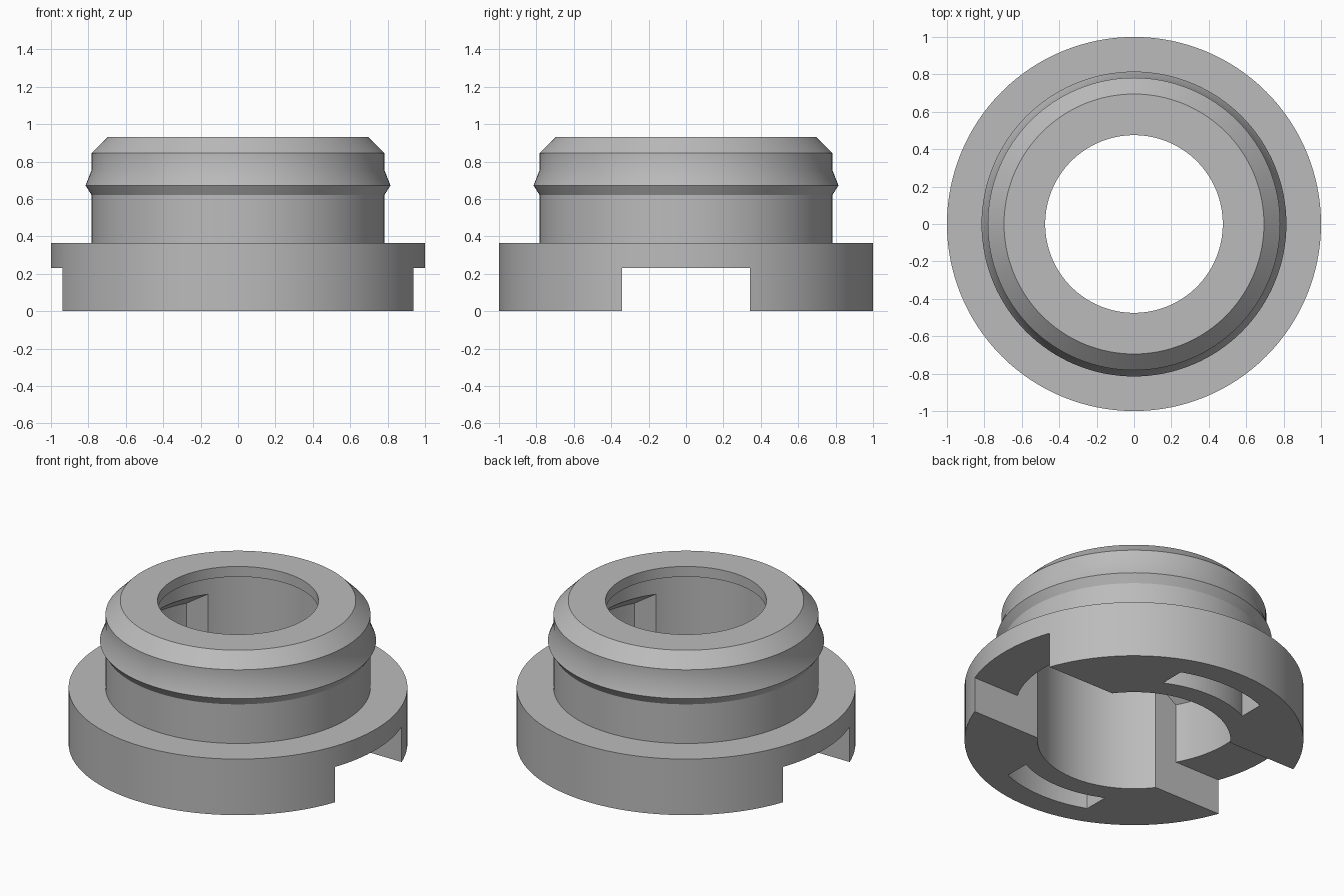
import bpy, bmesh, math
from mathutils import Vector

cube = bpy.data.objects.get("Cube")
if cube:
    bpy.data.objects.remove(cube, do_unlink=True)

SEGMENTS = 128

grey = bpy.data.materials.new("plain grey")
grey.use_nodes = True
colour = (0.5, 0.5, 0.5, 1)
grey.diffuse_color = colour
grey.node_tree.nodes["Principled BSDF"].inputs["Base Color"].default_value = colour


def make_object(name, bm):
    bmesh.ops.recalc_face_normals(bm, faces=bm.faces)
    mesh = bpy.data.meshes.new(name)
    bm.to_mesh(mesh)
    bm.free()
    mesh.materials.append(grey)
    obj = bpy.data.objects.new(name, mesh)
    bpy.context.collection.objects.link(obj)
    return obj


def lathe(profile):
    """Revolve a closed (radius, height) outline about z."""
    bm = bmesh.new()
    verts = [bm.verts.new((r, 0, z)) for r, z in profile]
    edges = [bm.edges.new((v, verts[i - 1])) for i, v in enumerate(verts)]
    bmesh.ops.spin(bm, geom=verts + edges, cent=(0, 0, 0), axis=(0, 0, 1),
                   angle=math.tau, steps=SEGMENTS, use_duplicate=False)
    bmesh.ops.remove_doubles(bm, verts=bm.verts, dist=1e-5)
    return bm


def trim(bm, axis, half):
    """Keep only the part within +-half along the axis, closing the cuts."""
    for side in (1, -1):
        normal = Vector(axis) * side
        cut = bmesh.ops.bisect_plane(
            bm, geom=bm.verts[:] + bm.edges[:] + bm.faces[:],
            plane_co=normal * half, plane_no=normal, clear_outer=True)
        edges = [e for e in cut["geom_cut"] if isinstance(e, bmesh.types.BMEdge)]
        bmesh.ops.holes_fill(bm, edges=edges, sides=0)
    return bm


def carve(target, cutter):
    cutter.hide_render = True
    mod = target.modifiers.new("cut", "BOOLEAN")
    mod.operation = "DIFFERENCE"
    mod.solver = "EXACT"
    mod.object = cutter
    bpy.context.view_layer.objects.active = target
    bpy.ops.object.modifier_apply(modifier=mod.name)
    bpy.data.objects.remove(cutter, do_unlink=True)


# Flanged collar with snap ridge, chamfered rim and inner lip
collar = make_object("flanged_collar", lathe([
    (0.57, 0), (1, 0), (1, 0.365), (0.782, 0.365), (0.782, 0.62),
    (0.815, 0.672), (0.782, 0.757), (0.782, 0.845), (0.695, 0.932),
    (0.475, 0.932), (0.475, 0.865), (0.57, 0.865)]))

# Open slot across the base
bm = bmesh.new()
bmesh.ops.create_cube(bm, size=1)
bmesh.ops.scale(bm, vec=(3, 0.686, 0.46), verts=bm.verts)
carve(collar, make_object("slot_cutter", bm))

# Taller recesses in the bore above the slot, with sloping ceilings
recess = lathe([(0.4, -0.1), (0.7, -0.1), (0.7, 0.62), (0.57, 0.72), (0.4, 0.72)])
carve(collar, make_object("recess_cutter", trim(recess, (0, 1, 0), 0.343)))

# Curved pockets in the underside, front and back
pocket = lathe([(0.7, -0.1), (0.85, -0.1), (0.85, 0.23), (0.7, 0.23)])
carve(collar, make_object("pocket_cutter", trim(pocket, (1, 0, 0), 0.305)))

# Smooth round walls, crisp edges
bpy.ops.object.select_all(action="DESELECT")
collar.select_set(True)
bpy.context.view_layer.objects.active = collar
bpy.ops.object.shade_smooth_by_angle(angle=math.radians(25))
